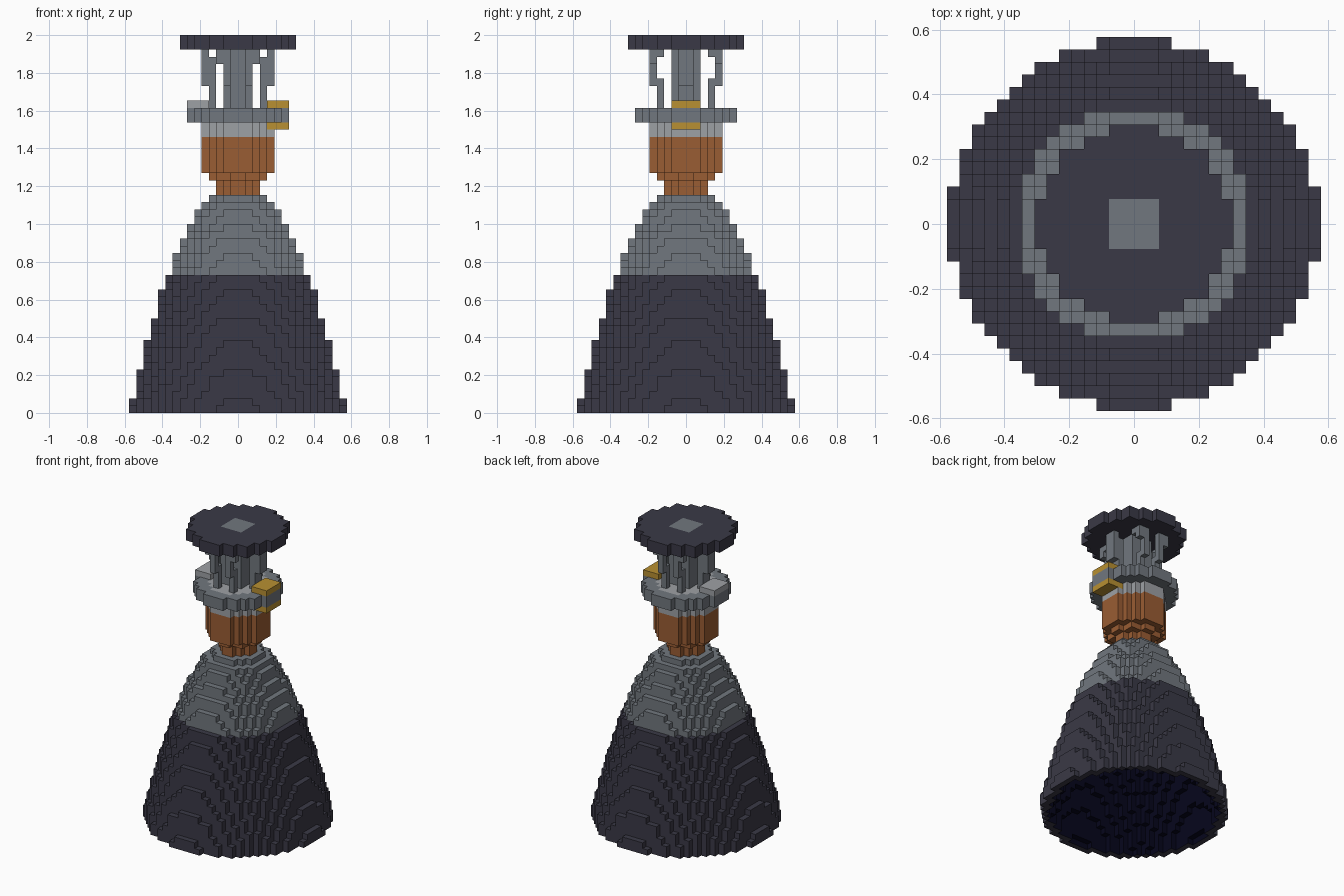
import bpy
import bmesh
import math

cube = bpy.data.objects.get("Cube")
if cube:
    bpy.data.objects.remove(cube, do_unlink=True)

U = 2 / 52  # edge of one block


def material(name, rgb):
    """Flat material from 8-bit display values."""
    lin = [((c / 255 + 0.055) / 1.055) ** 2.4 for c in rgb] + [1.0]
    m = bpy.data.materials.new(name)
    m.use_nodes = True
    m.diffuse_color = lin
    m.node_tree.nodes["Principled BSDF"].inputs["Base Color"].default_value = lin
    return m


DARK = material("dark_metal", (58, 57, 70))
GREY = material("mid_grey_metal", (113, 119, 126))
LIGHT = material("light_grey_metal", (158, 161, 165))
COPPER = material("copper", (154, 93, 51))
GOLD = material("gold", (184, 144, 50))
NAVY = material("navy_lining", (5, 5, 28))


def build(name, cells, mats, rule=None):
    """Mesh the exposed faces of a set of block cells."""
    bm = bmesh.new()
    corners = {}

    def vert(p):
        if p not in corners:
            corners[p] = bm.verts.new([c * U for c in p])
        return corners[p]

    for cell in sorted(cells):
        for axis in range(3):
            for step in (-1, 1):
                near = list(cell)
                near[axis] += step
                near = tuple(near)
                if near in cells:
                    continue
                u, v = (axis + 1) % 3, (axis + 2) % 3
                loop = []
                for du, dv in ((0, 0), (1, 0), (1, 1), (0, 1)):
                    p = list(cell)
                    p[axis] += step > 0
                    p[u] += du
                    p[v] += dv
                    loop.append(vert(tuple(p)))
                face = bm.faces.new(loop if step > 0 else loop[::-1])
                if rule:
                    face.material_index = rule(cell, near)
    mesh = bpy.data.meshes.new(name)
    bm.to_mesh(mesh)
    bm.free()
    for m in mats:
        mesh.materials.append(m)
    obj = bpy.data.objects.new(name, mesh)
    bpy.context.collection.objects.link(obj)


def dist(x, y):
    return math.hypot(x + 0.5, y + 0.5)


def disc(r, z0, z1):
    """Cells of a round slab."""
    n = math.ceil(r)
    return {(x, y, z) for x in range(-n, n) for y in range(-n, n)
            for z in range(z0, z1) if dist(x, y) < r}


def box(x0, x1, y0, y1, z0, z1):
    return {(x, y, z) for x in range(x0, x1) for y in range(y0, y1)
            for z in range(z0, z1)}


def mirrored(cells):
    """Repeat cells in all four quadrants."""
    return {(x if sx else -1 - x, y if sy else -1 - y, z)
            for x, y, z in cells for sx in (0, 1) for sy in (0, 1)}


# Nozzle bell: hollow shell following a (layer, radius) profile
PROFILE = [(0, 14.8), (2, 14.45), (6, 13.45), (10, 12.45), (13, 11.45),
           (17, 10.45), (19, 9.45), (22, 8.45), (24, 7.45), (26, 6.45),
           (28, 5.45), (29, 4.2), (30, 3.5)]
BELL_TOP, CAVITY_TOP, BAND = 30, 28, 19


def bell_radius(z):
    for (z0, r0), (z1, r1) in zip(PROFILE, PROFILE[1:]):
        if z0 <= z < z1:
            return r0 + (r1 - r0) * (z - z0) / (z1 - z0)


def in_cavity(c):
    x, y, z = c
    return 0 <= z < CAVITY_TOP and dist(x, y) < bell_radius(z) - 1.15


bell = set()
for layer in range(BELL_TOP):
    bell |= {c for c in disc(bell_radius(layer), layer, layer + 1)
             if not in_cavity(c)}
build("nozzle_bell", bell, [DARK, GREY, NAVY],
      lambda c, near: 2 if in_cavity(near) else int(c[2] >= BAND))

# Copper combustion chamber with stepped throat
build("combustion_chamber",
      disc(2.8, 30, 32) | disc(3.8, 32, 33) | disc(4.8, 33, 38), [COPPER])

# Injector collar filling the flange ring, with a block on each side
collar = disc(4.8, 38, 42)
ring = disc(6.8, 40, 42) - collar
valve = box(4, 7, -2, 2, 39, 43) - ring
build("flange_ring", ring, [GREY])
build("gold_valve", valve, [GOLD])
build("side_block", box(-7, -4, -2, 2, 42, 43), [LIGHT])
build("injector_collar", collar - valve, [LIGHT])

# Central shaft, flush with the top of the mounting disc
shaft = box(-2, 2, -2, 2, 42, 52)
build("central_shaft", shaft, [GREY])
build("mounting_disc", disc(7.8, 50, 52) - shaft, [DARK])

# Six struts around the shaft, leaning outward to the mounting disc
side_strut = box(3, 4, 0, 1, 42, 49) | box(4, 5, 0, 1, 45, 50)
corner_strut = (box(1, 2, 3, 4, 42, 46) | box(1, 2, 4, 5, 45, 50)
                | box(2, 3, 4, 5, 48, 50) | box(2, 3, 3, 4, 49, 50))
build("side_struts", mirrored(side_strut), [GREY])
build("corner_struts", mirrored(corner_strut), [GREY])
